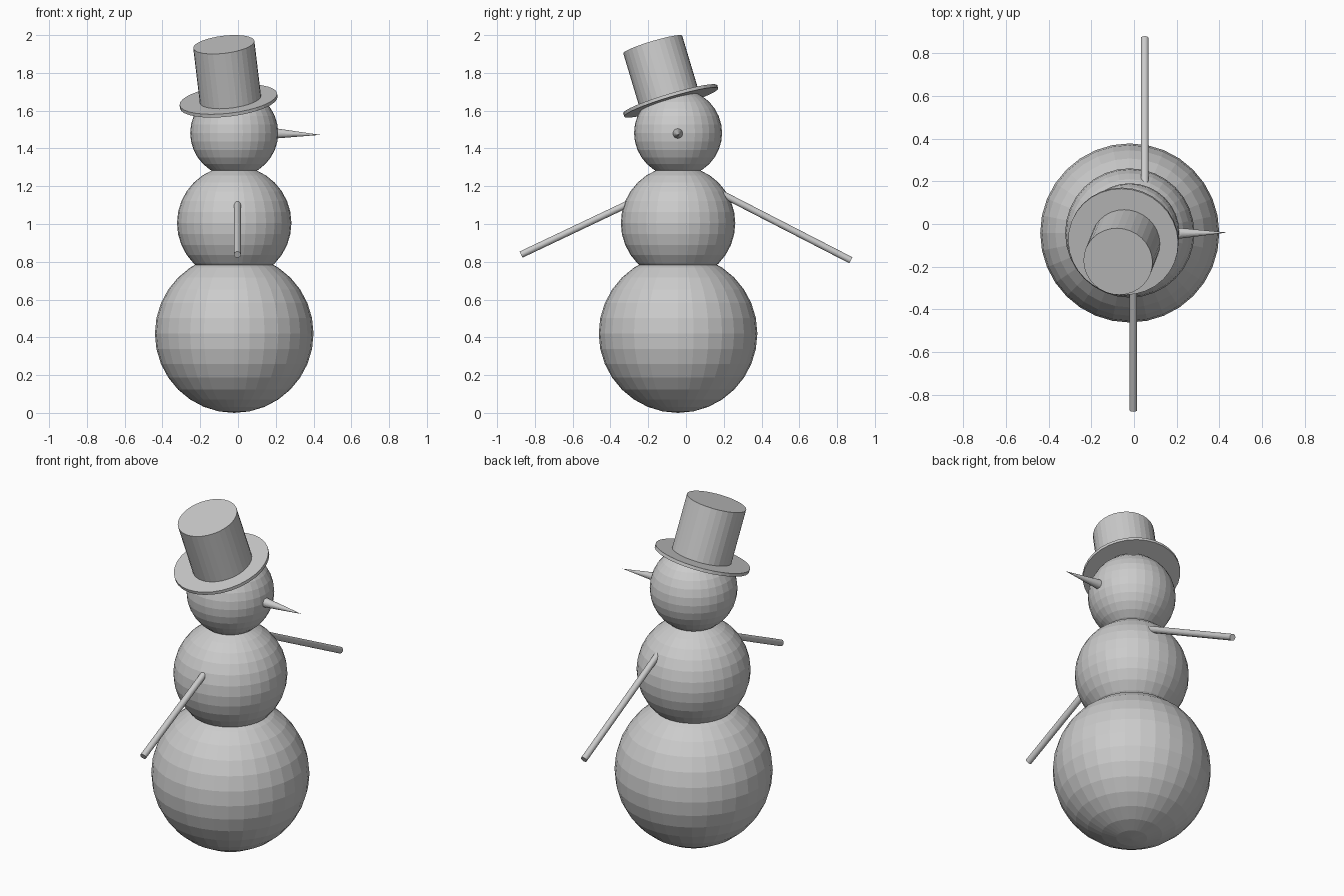
import bpy
from mathutils import Vector

if "Cube" in bpy.data.objects:
    bpy.data.objects.remove(bpy.data.objects["Cube"])

CX, CY = -0.02, -0.042


def ball(name, r, z):
    bpy.ops.mesh.primitive_uv_sphere_add(segments=32, ring_count=16, radius=r, location=(CX, CY, z))
    bpy.context.object.name = name


def rod(name, start, end, r1, r2=None, sides=32):
    """Cylinder or cone between two points."""
    a, b = Vector(start), Vector(end)
    d = b - a
    bpy.ops.mesh.primitive_cone_add(vertices=sides, radius1=r1, radius2=r1 if r2 is None else r2,
                                    depth=d.length, location=(a + b) / 2,
                                    rotation=d.to_track_quat('Z', 'Y').to_euler())
    bpy.context.object.name = name


# Stacked snowballs
ball("base_ball", 0.42, 0.42)
ball("middle_ball", 0.303, 1.005)
ball("head_ball", 0.233, 1.482)

# Pointed nose, facing +x
rod("nose", (0.18, -0.044, 1.48), (0.438, -0.04, 1.472), 0.029, 0.0)

# Stick arms, drooping on both sides
rod("arm_front", (-0.003, -0.24, 1.138), (-0.003, -0.873, 0.838), 0.018)
rod("arm_back", (0.05, 0.12, 1.195), (0.05, 0.873, 0.808), 0.018)

# Tilted top hat: brim and crown share one axis
axis = Vector((-0.12, -0.3, 1)).normalized()
brim = Vector((-0.05, -0.081, 1.652))
crown_top = Vector((-0.075, -0.176, 1.95))
rod("hat_brim", brim - axis * 0.009, brim + axis * 0.009, 0.26)
rod("hat_crown", crown_top - axis * 0.312, crown_top, 0.163)
